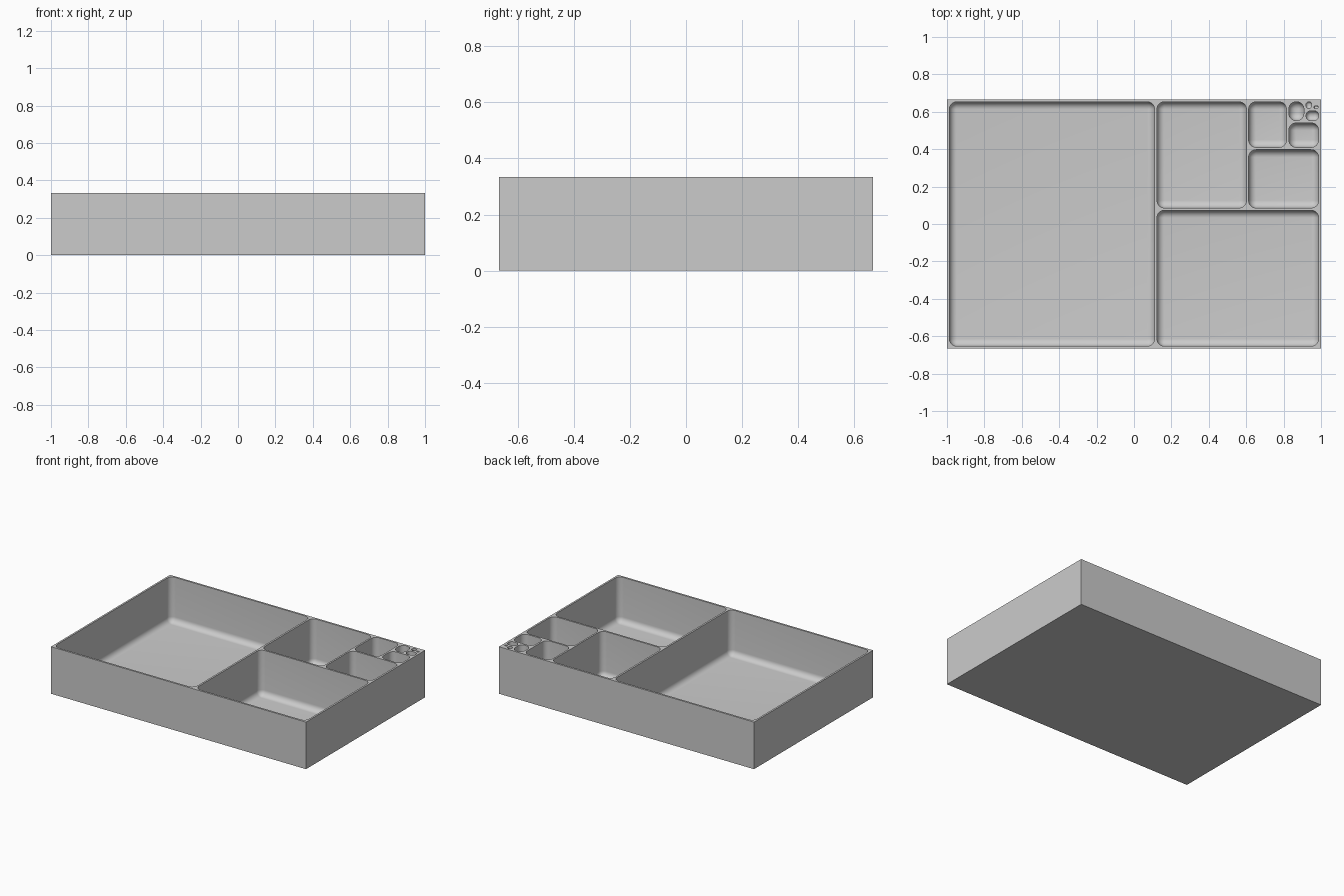
import bpy
import bmesh
from math import cos, sin, pi
from mathutils import Vector

if "Cube" in bpy.data.objects:
    bpy.data.objects.remove(bpy.data.objects["Cube"], do_unlink=True)

LENGTH, DEPTH, HEIGHT = 2.0, 4 / 3, 1 / 3
FLOOR, RADIUS, STEPS = 0.0133, 0.04, 8

# Compartments as x0, x1, y0, y1, each roughly half of the space left over
POCKETS = [
    (-0.987, 0.110, -0.653, 0.653),
    (0.123, 0.987, -0.653, 0.073),
    (0.123, 0.601, 0.086, 0.653),
    (0.613, 0.987, 0.086, 0.397),
    (0.613, 0.815, 0.410, 0.653),
    (0.828, 0.987, 0.410, 0.540),
    (0.828, 0.908, 0.553, 0.653),
    (0.920, 0.987, 0.553, 0.605),
    (0.920, 0.950, 0.618, 0.653),
    (0.963, 0.985, 0.618, 0.631),
]

grey = bpy.data.materials.new("light grey")
grey.use_nodes = True
colour = (0.6, 0.6, 0.6, 1)
grey.diffuse_color = colour
grey.node_tree.nodes["Principled BSDF"].inputs["Base Color"].default_value = colour


def make_object(name, bm):
    bmesh.ops.recalc_face_normals(bm, faces=bm.faces[:])
    mesh = bpy.data.meshes.new(name)
    bm.to_mesh(mesh)
    bm.free()
    mesh.materials.append(grey)
    obj = bpy.data.objects.new(name, mesh)
    bpy.context.collection.objects.link(obj)
    return obj


def ring(bm, x0, x1, y0, y1, r, rho, z):
    """Rounded rectangle whose corner arcs have centres r inside the walls."""
    centres = [(x1 - r, y1 - r), (x0 + r, y1 - r), (x0 + r, y0 + r), (x1 - r, y0 + r)]
    verts = []
    for q, (cx, cy) in enumerate(centres):
        for i in range(STEPS + 1):
            a = (q + i / STEPS) * pi / 2
            verts.append(bm.verts.new((cx + rho * cos(a), cy + rho * sin(a), z)))
    return verts


def add_pocket(bm, x0, x1, y0, y1):
    """Solid with rounded upright corners and a filleted bottom edge."""
    r = min(RADIUS, 0.48 * min(x1 - x0, y1 - y0))
    rings = [ring(bm, x0, x1, y0, y1, r, r, HEIGHT + 0.05)]
    for i in range(STEPS + 1):
        a = i / STEPS * pi / 2
        rho = r * cos(a) if i < STEPS else 0
        rings.append(ring(bm, x0, x1, y0, y1, r, rho, FLOOR + r - r * sin(a)))
    for upper, lower in zip(rings, rings[1:]):
        for k in range(len(upper)):
            j = (k + 1) % len(upper)
            bm.faces.new((upper[k], upper[j], lower[j], lower[k]))
    bm.faces.new(rings[0])
    bm.faces.new(rings[-1])


# Outer block
bm = bmesh.new()
bmesh.ops.create_cube(bm, size=1)
bmesh.ops.scale(bm, vec=(LENGTH, DEPTH, HEIGHT), verts=bm.verts)
bmesh.ops.translate(bm, vec=Vector((0, 0, HEIGHT / 2)), verts=bm.verts)
tray = make_object("compartment_tray", bm)

# Pocket cutters
bm = bmesh.new()
for pocket in POCKETS:
    add_pocket(bm, *pocket)
bmesh.ops.remove_doubles(bm, verts=bm.verts[:], dist=0.00001)
cutter = make_object("pocket_cutter", bm)
cutter.hide_render = True

# Hollow out the tray
cut = tray.modifiers.new("pockets", "BOOLEAN")
cut.operation = "DIFFERENCE"
cut.solver = "EXACT"
cut.object = cutter
bpy.ops.object.select_all(action="DESELECT")
bpy.context.view_layer.objects.active = tray
tray.select_set(True)
bpy.ops.object.modifier_apply(modifier=cut.name)
bpy.data.objects.remove(cutter, do_unlink=True)
bpy.ops.object.shade_smooth_by_angle(angle=pi / 6)
